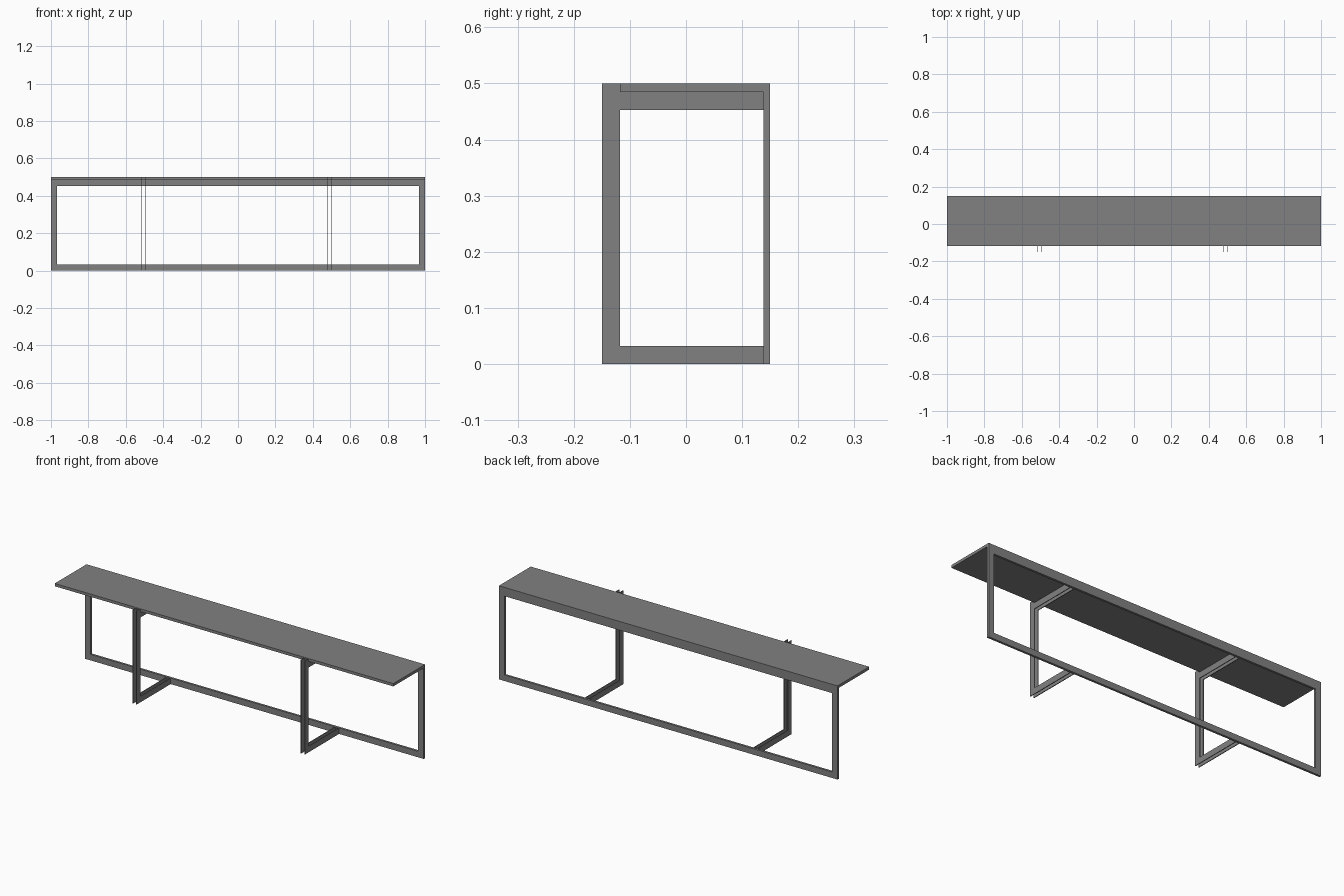
import bpy
import bmesh

cube = bpy.data.objects.get("Cube")
if cube:
    bpy.data.objects.remove(cube, do_unlink=True)

steel = bpy.data.materials.new("grey steel")
steel.use_nodes = True
GREY = (0.22, 0.22, 0.22, 1)
steel.diffuse_color = GREY
steel.node_tree.nodes["Principled BSDF"].inputs["Base Color"].default_value = GREY


def prism(name, outline, axis, start, depth):
    """Extrude a closed outline along x or y."""
    bm = bmesh.new()
    place = (lambda a, b: (start, a, b)) if axis == "x" else (lambda a, b: (a, start, b))
    face = bm.faces.new([bm.verts.new(place(a, b)) for a, b in outline])
    grown = bmesh.ops.extrude_face_region(bm, geom=[face])
    verts = [g for g in grown["geom"] if isinstance(g, bmesh.types.BMVert)]
    bmesh.ops.translate(bm, verts=verts, vec=(depth, 0, 0) if axis == "x" else (0, depth, 0))
    bmesh.ops.recalc_face_normals(bm, faces=bm.faces)
    mesh = bpy.data.meshes.new(name)
    bm.to_mesh(mesh)
    bm.free()
    mesh.materials.append(steel)
    obj = bpy.data.objects.new(name, mesh)
    bpy.context.collection.objects.link(obj)
    return obj


def rect(a0, a1, b0, b1):
    return [(a0, b0), (a1, b0), (a1, b1), (a0, b1)]


W, TOP, SHELF = 0.032, 0.5, 0.485   # bar width, overall height, shelf underside
FRONT, BACK, INNER = -0.15, 0.15, 0.138

# Shelf board
prism("shelf_board", rect(FRONT + W, BACK, SHELF, TOP), "x", -1, 2)

# Rectangular back frame
depth = BACK - INNER
prism("back_bottom_rail", rect(-1, 1, 0, W), "y", INNER, depth)
prism("back_top_rail", rect(-1, 1, SHELF - W, SHELF), "y", INNER, depth)
for name, x in (("right", -1), ("left", 1 - W)):
    prism("back_post_" + name, rect(x, x + W, W, SHELF - W), "y", INNER, depth)

# Paired thin C-shaped brackets, with the post rising in front of the shelf
bracket = [(INNER, 0), (FRONT, 0), (FRONT, TOP), (FRONT + W, TOP),
           (FRONT + W, SHELF), (INNER, SHELF), (INNER, SHELF - W),
           (FRONT + W, SHELF - W), (FRONT + W, W), (INNER, W)]
THICK = 0.004
for side, centre in (("right", -0.507), ("left", 0.488)):
    for part, shift in (("outer", -0.0105), ("inner", 0.0105)):
        prism(f"bracket_{side}_{part}", bracket, "x", centre + shift - THICK / 2, THICK)
